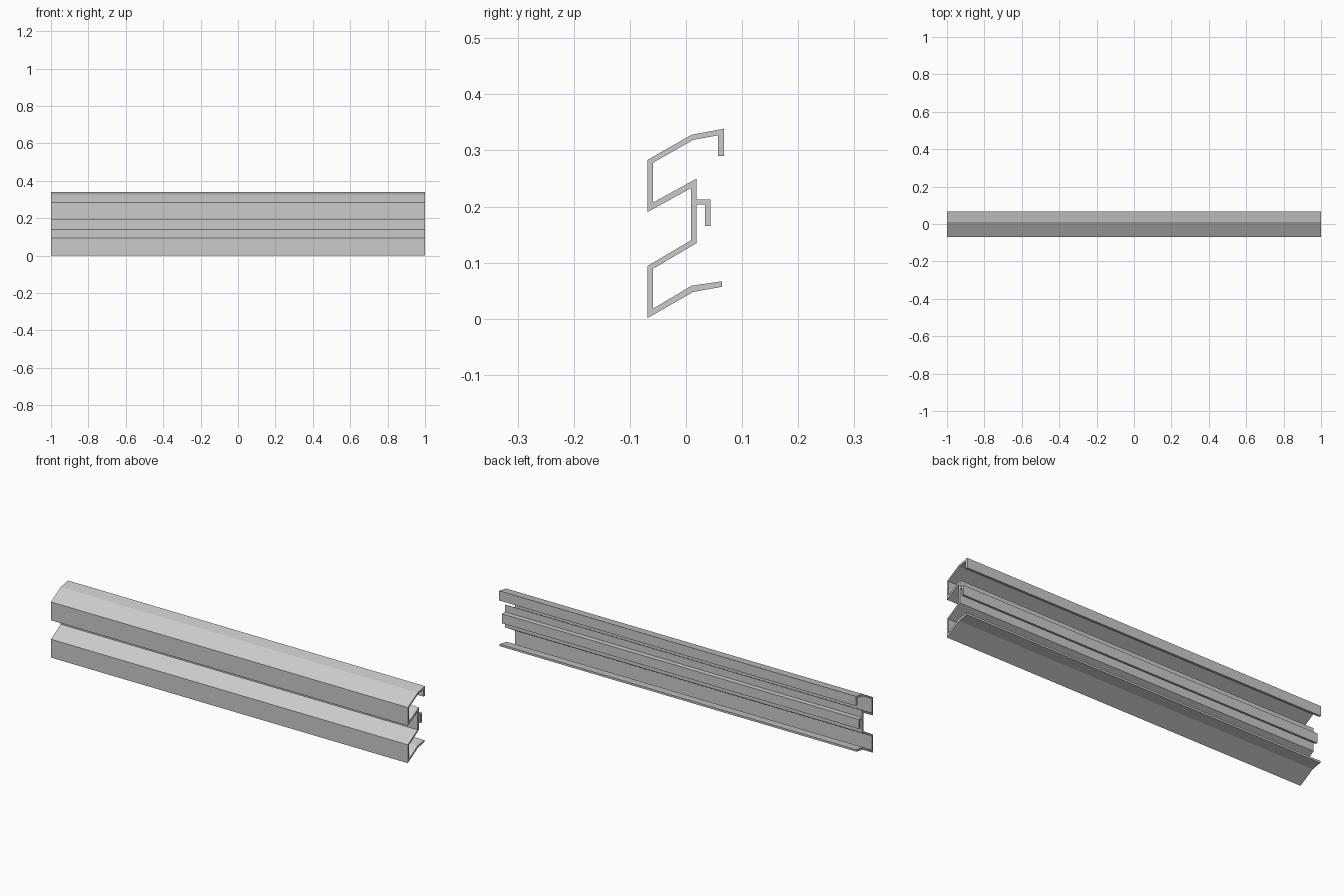
import bpy
import bmesh

if "Cube" in bpy.data.objects:
    bpy.data.objects.remove(bpy.data.objects["Cube"])

HALF_LENGTH = 1.0


def extrude_profile(name, outline):
    """Sweep a closed (y, z) outline along the full x length."""
    bm = bmesh.new()
    face = bm.faces.new([bm.verts.new((-HALF_LENGTH, y, z)) for y, z in outline])
    result = bmesh.ops.extrude_face_region(bm, geom=[face], use_keep_orig=True)
    moved = [g for g in result["geom"] if isinstance(g, bmesh.types.BMVert)]
    bmesh.ops.translate(bm, verts=moved, vec=(2 * HALF_LENGTH, 0, 0))
    bmesh.ops.recalc_face_normals(bm, faces=bm.faces)
    mesh = bpy.data.meshes.new(name)
    bm.to_mesh(mesh)
    bm.free()
    obj = bpy.data.objects.new(name, mesh)
    bpy.context.collection.objects.link(obj)
    return obj


# Folded cladding sheet: front side going up, then back side going down
front_side = [
    (0.064, 0.057), (0.013, 0.048), (-0.069, 0.001),
    (-0.069, 0.094), (0.009, 0.140), (0.009, 0.233),
    (-0.069, 0.190), (-0.069, 0.283), (0.010, 0.328), (0.068, 0.339),
]
back_side = [
    (0.068, 0.290), (0.057, 0.290), (0.057, 0.327),
    (0.013, 0.319), (-0.059, 0.278), (-0.059, 0.207),
    (0.019, 0.250), (0.019, 0.135), (-0.059, 0.089), (-0.059, 0.018),
    (0.010, 0.059), (0.064, 0.067),
]
extrude_profile("siding_panel", front_side + back_side)

# Mounting hook on the back of the recessed wall
extrude_profile("rear_hook", [
    (0.019, 0.204), (0.034, 0.204), (0.034, 0.165),
    (0.044, 0.165), (0.044, 0.213), (0.019, 0.213),
])
